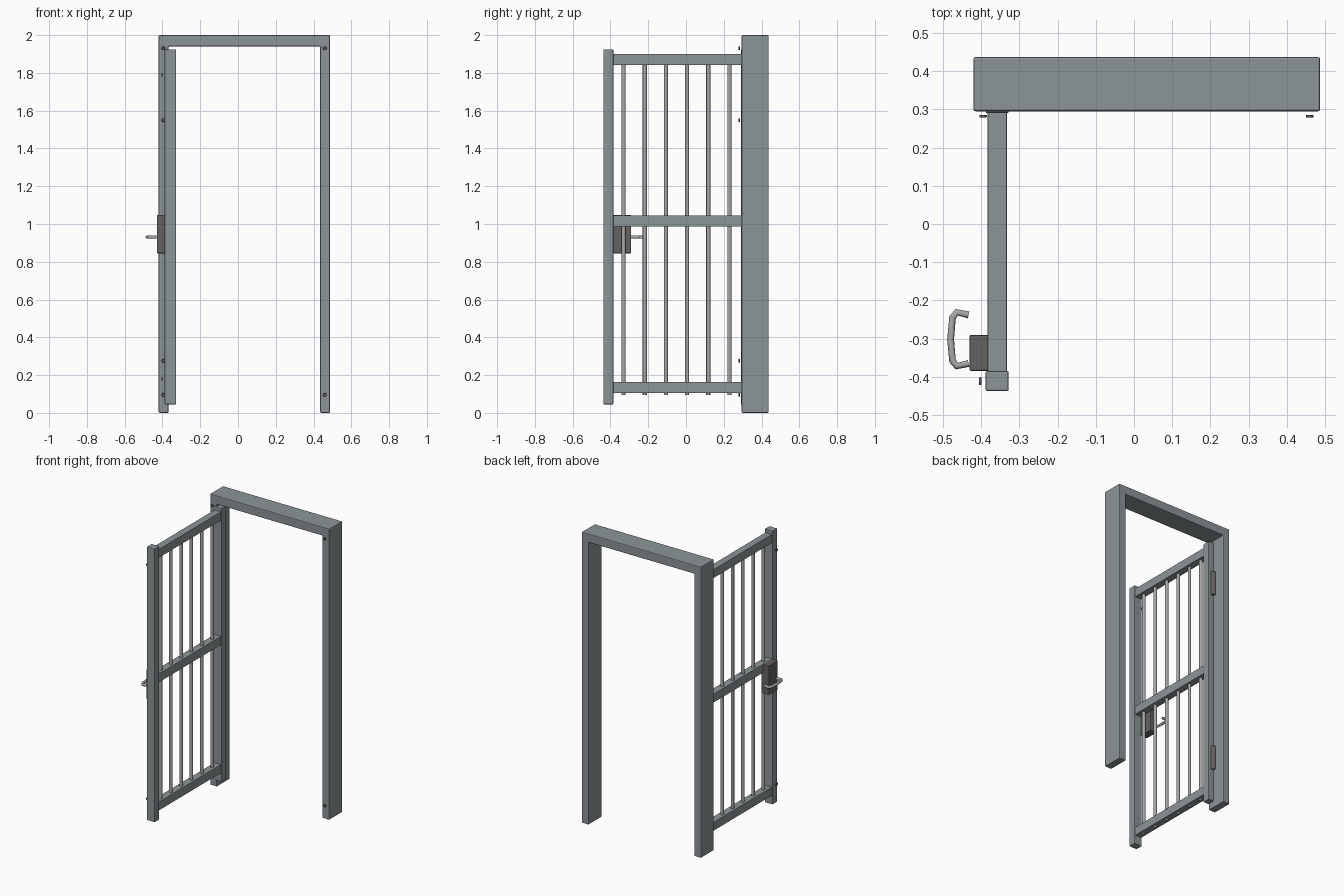
import bpy
import bmesh
from mathutils import Matrix, Vector

default = bpy.data.objects.get("Cube")
if default:
    bpy.data.objects.remove(default)


def material(name, color):
    m = bpy.data.materials.new(name)
    m.use_nodes = True
    m.diffuse_color = (*color, 1)
    bsdf = next(n for n in m.node_tree.nodes if n.type == 'BSDF_PRINCIPLED')
    bsdf.inputs["Base Color"].default_value = (*color, 1)
    return m


PAINT = material("grey green paint", (0.26, 0.30, 0.31))
STEEL = material("light steel", (0.40, 0.39, 0.39))
DARK = material("dark metal", (0.13, 0.12, 0.12))


def finish(name, bm, mat, bevel=0.0, smooth=False):
    bmesh.ops.recalc_face_normals(bm, faces=bm.faces[:])
    mesh = bpy.data.meshes.new(name)
    bm.to_mesh(mesh)
    bm.free()
    mesh.materials.append(mat)
    ob = bpy.data.objects.new(name, mesh)
    bpy.context.collection.objects.link(ob)
    if bevel:
        mod = ob.modifiers.new("rounded edges", 'BEVEL')
        mod.width = bevel
        mod.segments = 2
    if smooth:
        bpy.ops.object.select_all(action='DESELECT')
        ob.select_set(True)
        bpy.context.view_layer.objects.active = ob
        bpy.ops.object.shade_smooth_by_angle()
    return ob


def box(name, lo, hi, mat, bevel=0.004):
    lo, hi = Vector(lo), Vector(hi)
    bm = bmesh.new()
    place = Matrix.Translation((lo + hi) / 2) @ Matrix.Diagonal((*(hi - lo), 1))
    bmesh.ops.create_cube(bm, size=1, matrix=place)
    return finish(name, bm, mat, bevel)


def rod(name, center, axis, radius, length, mat, sides=16, bevel=0.0):
    bm = bmesh.new()
    turn = Vector((0, 0, 1)).rotation_difference(Vector(axis)).to_matrix().to_4x4()
    bmesh.ops.create_cone(bm, cap_ends=True, segments=sides, radius1=radius,
                          radius2=radius, depth=length,
                          matrix=Matrix.Translation(center) @ turn)
    return finish(name, bm, mat, bevel, smooth=True)


# Door frame: one arch-shaped profile pushed through its depth
left, right, inner_left, inner_right = -0.42, 0.487, -0.368, 0.435
outline = [(left, 0), (left, 2), (right, 2), (right, 0),
           (inner_right, 0), (inner_right, 1.94), (inner_left, 1.94), (inner_left, 0)]
bm = bmesh.new()
face = bm.faces.new([bm.verts.new((x, 0.295, z)) for x, z in outline])
pushed = bmesh.ops.extrude_face_region(bm, geom=[face])["geom"]
bmesh.ops.translate(bm, vec=(0, 0.142, 0),
                    verts=[v for v in pushed if isinstance(v, bmesh.types.BMVert)])
finish("door_frame", bm, PAINT, 0.005)

# Open gate leaf: two stiles and three rails
box("free_stile", (-0.388, -0.437, 0.045), (-0.328, -0.385, 1.925), PAINT)
box("hinge_stile", (-0.388, 0.29, 0.045), (-0.328, 0.342, 1.925), PAINT)
for name, z in (("bottom_rail", 0.105), ("middle_rail", 0.986), ("top_rail", 1.842)):
    box(name, (-0.383, -0.387, z), (-0.333, 0.292, z + 0.059), PAINT, 0.002)

# Round upright bars
for i in range(6):
    rod(f"bar_{i + 1}", (-0.358, -0.33 + i * 0.112, 0.98), (0, 0, 1), 0.011, 1.77, STEEL)

# Hinges
for name, z in (("lower_hinge", 0.355), ("upper_hinge", 1.625)):
    rod(name, (-0.365, 0.342, z), (0, 0, 1), 0.019, 0.17, DARK, bevel=0.003)

# Lock case and pull handle
box("lock_case", (-0.43, -0.385, 0.845), (-0.378, -0.29, 1.048), DARK)
curve = bpy.data.curves.new("handle", 'CURVE')
curve.dimensions = '3D'
curve.bevel_depth = 0.009
curve.bevel_resolution = 3
curve.use_fill_caps = True
path = [(-0.433, -0.238), (-0.464, -0.231), (-0.475, -0.245), (-0.48, -0.302),
        (-0.475, -0.358), (-0.464, -0.372), (-0.433, -0.365)]
spline = curve.splines.new('POLY')
spline.points.add(len(path) - 1)
for point, (x, y) in zip(spline.points, path):
    point.co = (x, y, 0.931, 1)
spline.use_smooth = True
curve.materials.append(STEEL)
bpy.context.collection.objects.link(bpy.data.objects.new("handle", curve))

# Screw heads on the frame and latch studs on the free stile
for side, x, heights in (("right", -0.395, (0.095, 0.275, 1.55, 1.93)),
                         ("left", 0.46, (0.095, 1.93))):
    for i, z in enumerate(heights):
        rod(f"{side}_screw_{i + 1}", (x, 0.282, z), (0, 1, 0), 0.01, 0.007, DARK, 12, 0.002)
for i, z in enumerate((0.18, 1.79)):
    rod(f"latch_stud_{i + 1}", (-0.402, -0.411, z), (1, 0, 0), 0.01, 0.007, DARK, 12, 0.002)
